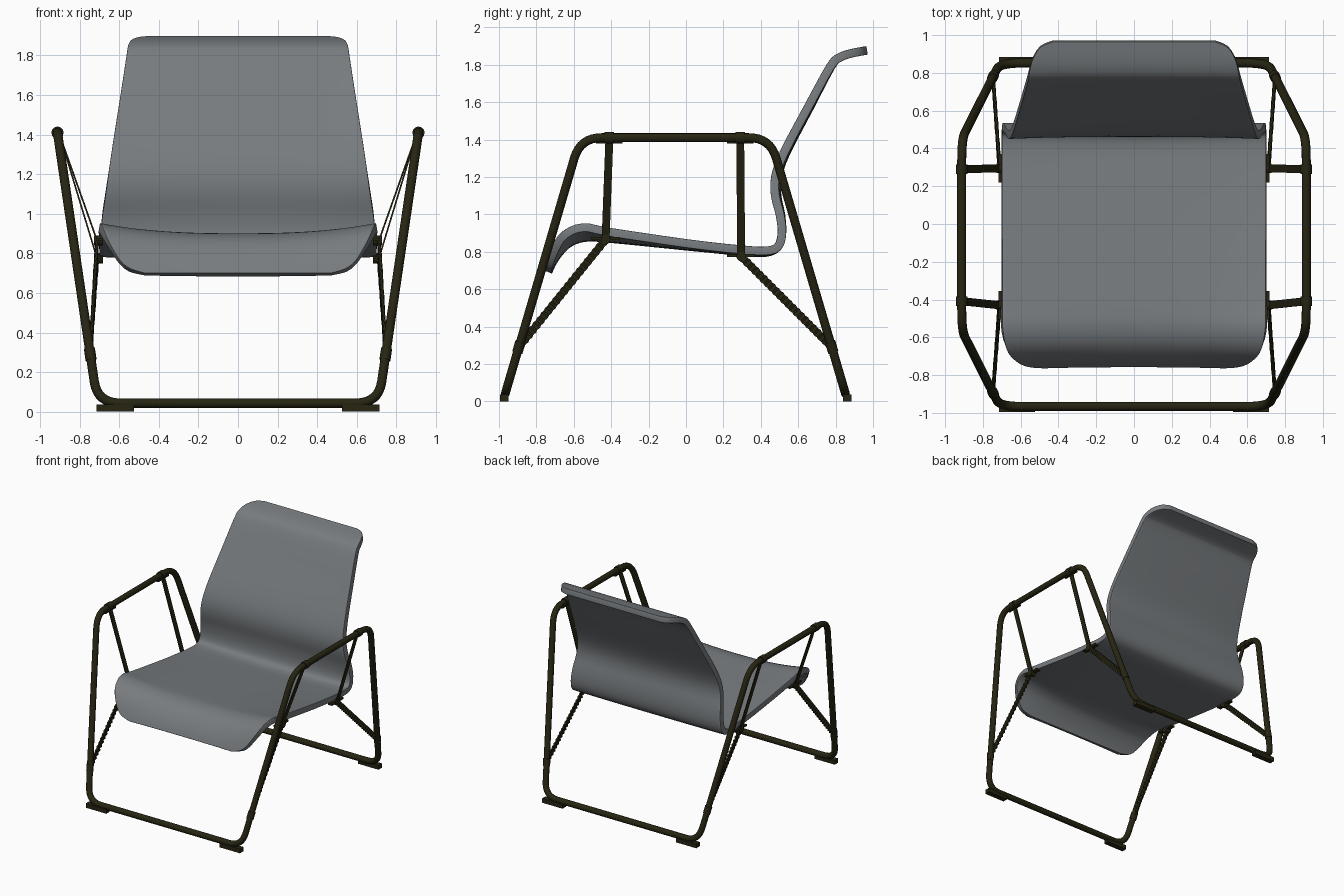
import bpy, bmesh, math
from mathutils import Vector as V

if "Cube" in bpy.data.objects:
    bpy.data.objects.remove(bpy.data.objects["Cube"])


def material(name, rgb):
    m = bpy.data.materials.new(name)
    m.diffuse_color = (*rgb, 1)
    m.use_nodes = True
    m.node_tree.nodes["Principled BSDF"].inputs["Base Color"].default_value = m.diffuse_color
    return m


GREY = material("grey shell", (0.185, 0.2, 0.21))
DARK = material("dark olive metal", (0.02, 0.018, 0.006))


def make(name, bm, mat, mirror=False, smooth=True):
    bmesh.ops.recalc_face_normals(bm, faces=bm.faces)
    me = bpy.data.meshes.new(name)
    bm.to_mesh(me)
    bm.free()
    me.materials.append(mat)
    ob = bpy.data.objects.new(name, me)
    bpy.context.collection.objects.link(ob)
    if mirror:
        ob.modifiers.new("mirror", 'MIRROR')
    if smooth:
        bpy.ops.object.select_all(action='DESELECT')
        ob.select_set(True)
        bpy.context.view_layer.objects.active = ob
        bpy.ops.object.shade_smooth_by_angle(angle=math.radians(40))
    return ob


def tube(name, pts, radius, cyclic=False, mirror=False):
    cu = bpy.data.curves.new(name, 'CURVE')
    cu.dimensions = '3D'
    cu.bevel_depth, cu.bevel_resolution, cu.use_fill_caps = radius, 4, True
    sp = cu.splines.new('POLY')
    sp.points.add(len(pts) - 1)
    for p, q in zip(sp.points, pts):
        p.co = (*q, 1)
    sp.use_cyclic_u = cyclic
    tmp = bpy.data.objects.new(name + "_path", cu)
    bpy.context.collection.objects.link(tmp)
    me = bpy.data.meshes.new_from_object(tmp.evaluated_get(bpy.context.evaluated_depsgraph_get()))
    bpy.data.objects.remove(tmp)
    bm = bmesh.new()
    bm.from_mesh(me)
    for f in bm.faces:
        f.material_index = 0
    return make(name, bm, DARK, mirror)


def strap(name, a, b, width, thick, ridges=0, mirror=True):
    """Flat band from a to b, optionally corrugated."""
    a, b = V(a), V(b)
    d = (b - a).normalized()
    side = d.cross(V((1, 0, 0))).normalized()
    nrm = d.cross(side)
    n = max(1, ridges * 2)
    bm = bmesh.new()
    rings = []
    for i in range(n + 1):
        wob = (0.004 if i % 2 else -0.004) if ridges else 0
        c = a.lerp(b, i / n) + nrm * wob
        w = width / 2 + (wob * 0.5)
        rings.append([bm.verts.new(c + side * w * s + nrm * thick / 2 * t)
                      for s, t in ((1, 1), (1, -1), (-1, -1), (-1, 1))])
    for r, q in zip(rings, rings[1:]):
        for k in range(4):
            bm.faces.new((r[k], r[(k + 1) % 4], q[(k + 1) % 4], q[k]))
    bm.faces.new(rings[0])
    bm.faces.new(rings[-1])
    return make(name, bm, DARK, mirror, smooth=False)


def box(name, centre, size):
    bm = bmesh.new()
    bmesh.ops.create_cube(bm, size=1)
    for v in bm.verts:
        v.co = V(centre) + V([p * q for p, q in zip(v.co, size)])
    return make(name, bm, DARK, True, smooth=False)


# Frame: one closed bent tube with rounded corners
FB, FT = V((0.71, -0.966, 0.043)), V((0.912, -0.565, 1.41))
BB, BT = V((0.71, 0.852, 0.043)), V((0.912, 0.45, 1.41))
flip = lambda p: V((-p.x, p.y, p.z))
corners = [FB, FT, BT, BB, flip(BB), flip(BT), flip(FT), flip(FB)]
path = []
for i, p in enumerate(corners):
    a = p + (corners[i - 1] - p).normalized() * 0.115
    b = p + (corners[(i + 1) % 8] - p).normalized() * 0.115
    for k in range(9):
        t = k / 8
        path.append(a * (1 - t) ** 2 + p * 2 * t * (1 - t) + b * t * t)
tube("tube_frame", path, 0.024, cyclic=True)

# Feet under the ends of the floor bars
for label, y in (("front", -0.972), ("back", 0.862)):
    box(label + "_foot", (0.62, y, 0.018), (0.19, 0.046, 0.036))

# Hanging straps, clamps and ridged tension straps
for label, y, y2, z, bot, top, zl in (("front", -0.41, -0.43, 0.865, FB, FT, 0.29),
                                      ("back", 0.29, 0.295, 0.775, BB, BT, 0.29)):
    on_leg = bot.lerp(top, (zl - bot.z) / (top.z - bot.z))
    hook = V((0.712, y2, z))
    strap(label + "_hanging_strap", (0.9, y, 1.395), hook, 0.042, 0.008)
    strap(label + "_tension_strap", hook, on_leg, 0.042, 0.012, ridges=22)
    tube(label + "_arm_sleeve", [V((0.912, y - 0.025, 1.41)), V((0.912, y + 0.025, 1.41))],
         0.031, mirror=True)
    d = (top - bot).normalized()
    tube(label + "_leg_sleeve", [on_leg - d * 0.03, on_leg + d * 0.03], 0.028, mirror=True)
    box(label + "_arm_clamp", (0.902, y, 1.384), (0.02, 0.14, 0.012))
    box(label + "_seat_clamp", (0.7, y2, z + 0.005), (0.035, 0.15, 0.016))
    tube(label + "_seat_pin", [hook + V((-0.03, 0, 0)), hook + V((0.015, 0, 0))], 0.026, mirror=True)

# Seat shell: side profile as (y, z, half width, edge lift)
profile = [(-0.738, 0.692, 0.47, 0.005), (-0.73, 0.71, 0.545, 0.01), (-0.713, 0.745, 0.595, 0.015),
           (-0.675, 0.80, 0.64, 0.03), (-0.62, 0.85, 0.68, 0.05), (-0.54, 0.876, 0.7, 0.055),
           (-0.42, 0.872, 0.7, 0.035), (0.0, 0.83, 0.7, 0.015), (0.28, 0.803, 0.7, 0.01),
           (0.42, 0.795, 0.7, 0.01), (0.49, 0.825, 0.7, 0.0), (0.513, 0.9, 0.695, 0.0),
           (0.507, 1.0, 0.685, 0.005), (0.487, 1.1, 0.67, 0.01), (0.49, 1.2, 0.655, 0.012),
           (0.535, 1.33, 0.635, 0.01), (0.66, 1.57, 0.597, 0.008), (0.775, 1.79, 0.563, 0.003),
           (0.82, 1.838, 0.553, 0.0), (0.88, 1.86, 0.535, 0.0), (0.94, 1.872, 0.495, 0.0),
           (0.968, 1.877, 0.43, 0.0)]


def catmull(p, q, r, s, t):
    return [0.5 * (2 * b + (c - a) * t + (2 * a - 5 * b + 4 * c - d) * t * t
                   + (3 * b - a - 3 * c + d) * t ** 3) for a, b, c, d in zip(p, q, r, s)]


rows, last = [], len(profile) - 1
for i in range(last):
    quad = [profile[min(max(i + k, 0), last)] for k in (-1, 0, 1, 2)]
    rows += [catmull(*quad, k / 3) for k in range(3)]
rows.append(profile[-1])
bm = bmesh.new()
grid, COLS = [], 28
for i, (y, z, w, lift) in enumerate(rows):
    p, q = rows[max(i - 1, 0)], rows[min(i + 1, len(rows) - 1)]
    ty, tz = q[0] - p[0], q[1] - p[1]
    ln = math.hypot(ty, tz)
    line = []
    for c in range(COLS + 1):
        u = math.sin((c / COLS - 0.5) * math.pi * 0.8) / math.sin(0.4 * math.pi)
        h = lift * abs(u) ** 2.5
        line.append(bm.verts.new((w * u, y - tz / ln * h, z + ty / ln * h)))
    grid.append(line)
for r, s in zip(grid, grid[1:]):
    for c in range(COLS):
        bm.faces.new((r[c], r[c + 1], s[c + 1], s[c]))
shell = make("seat_shell", bm, GREY)
sol = shell.modifiers.new("thickness", 'SOLIDIFY')
sol.thickness, sol.offset = 0.046, 0
bev = shell.modifiers.new("rounded rim", 'BEVEL')
bev.width, bev.segments, bev.limit_method, bev.angle_limit = 0.016, 3, 'ANGLE', math.radians(50)
for f in shell.data.polygons:
    f.use_smooth = True
